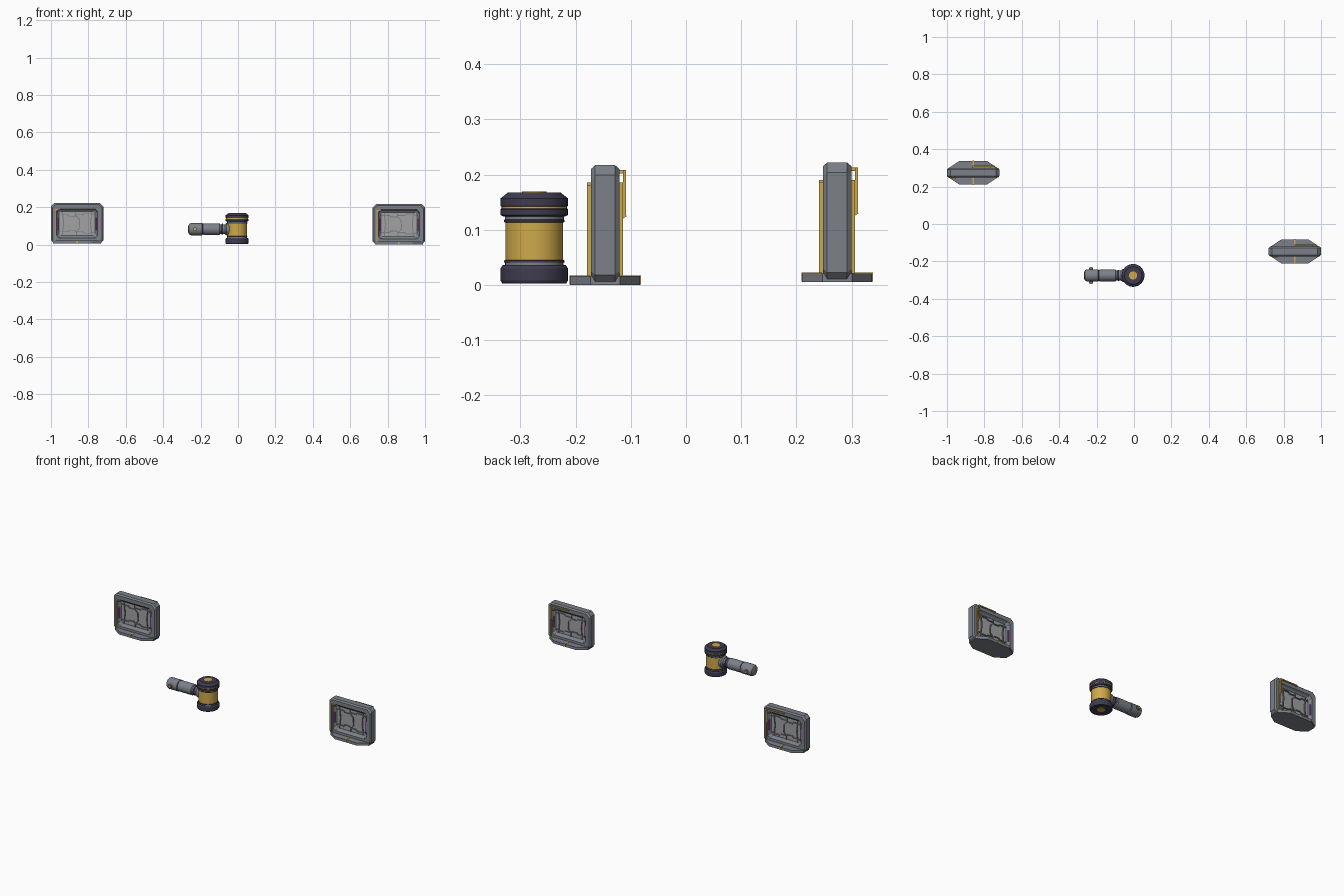
import bpy, bmesh, math
from mathutils import Vector, Matrix

if "Cube" in bpy.data.objects:
    bpy.data.objects.remove(bpy.data.objects["Cube"])


def material(name, rgb):
    m = bpy.data.materials.new(name)
    m.diffuse_color = (*rgb, 1)
    m.use_nodes = True
    m.node_tree.nodes["Principled BSDF"].inputs["Base Color"].default_value = m.diffuse_color
    return m


STEEL = material("steel", (0.20, 0.22, 0.25))
PALE = material("pale_steel", (0.36, 0.36, 0.37))
GOLD = material("gold", (0.62, 0.40, 0.07))
DARK = material("dark_rubber", (0.05, 0.045, 0.08))
GLOW = material("violet_glow", (0.5, 0.06, 0.65))


def finish(name, bm, mat, loc=(0, 0, 0), smooth=False):
    bmesh.ops.recalc_face_normals(bm, faces=bm.faces)
    me = bpy.data.meshes.new(name)
    bm.to_mesh(me)
    bm.free()
    ob = bpy.data.objects.new(name, me)
    bpy.context.collection.objects.link(ob)
    ob.location = loc
    me.materials.append(mat)
    if smooth:
        bpy.context.view_layer.objects.active = ob
        ob.select_set(True)
        bpy.ops.object.shade_smooth_by_angle(angle=math.radians(35))
        ob.select_set(False)
    return ob


def loft(name, rings, mat, loc, closed=False):
    """Skin a list of equal-length vertex loops; closed joins last to first."""
    bm = bmesh.new()
    loops = [[bm.verts.new(p) for p in r] for r in rings]
    n = len(loops[0])
    for a in range(len(loops) - (0 if closed else 1)):
        p, q = loops[a], loops[(a + 1) % len(loops)]
        for i in range(n):
            bm.faces.new((p[i], p[(i + 1) % n], q[(i + 1) % n], q[i]))
    if not closed:
        bm.faces.new(loops[0])
        bm.faces.new(loops[-1])
    return finish(name, bm, mat, loc)


def lathe(name, profile, mat, loc, axis="Z", seg=32):
    """Solid of revolution from (radius, height) points."""
    rings = [[(r * math.cos(2 * math.pi * i / seg), r * math.sin(2 * math.pi * i / seg), h)
              for i in range(seg)] for r, h in profile]
    ob = loft(name, rings, mat, loc)
    turn = {"X": Matrix.Rotation(-math.pi / 2, 4, "Y"), "Y": Matrix.Rotation(math.pi / 2, 4, "X")}
    if axis in turn:
        ob.data.transform(turn[axis])
    bpy.context.view_layer.objects.active = ob
    ob.select_set(True)
    bpy.ops.object.shade_smooth_by_angle(angle=math.radians(30))
    ob.select_set(False)
    return ob


def bars(name, paths, width, depth, mat, loc):
    """Square bars following polylines."""
    bm = bmesh.new()
    for path in paths:
        for a, b in zip(path, path[1:]):
            a, b = Vector(a), Vector(b)
            d = b - a
            z = d.normalized()
            y = Vector((0, 1, 0)) if abs(z.y) < 0.9 else Vector((0, 0, 1))
            x = y.cross(z).normalized()
            y = z.cross(x)
            rot = Matrix((x, y, z)).transposed().to_4x4()
            size = Matrix.Diagonal((width, depth, d.length + width * 0.8, 1))
            bmesh.ops.create_cube(bm, size=1, matrix=Matrix.Translation((a + b) / 2) @ rot @ size)
    return finish(name, bm, mat, loc)


W, H = 0.14, 0.217


def octagon(inset, y, cut):
    """Chamfered rectangle in the xz plane."""
    w, lo, hi = W - inset, inset, H - inset
    return [(-w + cut, y, lo), (w - cut, y, lo), (w, y, lo + cut), (w, y, hi - cut),
            (w - cut, y, hi), (-w + cut, y, hi), (-w, y, hi - cut), (-w, y, lo + cut)]


def barrier(tag, loc):
    # outer frame with stepped opening
    front = [octagon(0.044, -0.010, 0.010), octagon(0.036, -0.016, 0.012), octagon(0.030, -0.026, 0.014),
             octagon(0.007, -0.026, 0.018), octagon(0, -0.018, 0.018)]
    back = [[(x, -y, z) for x, y, z in r] for r in reversed(front)]
    loft(tag + "_frame", front + back, STEEL, loc, closed=True)
    # recessed plate
    loft(tag + "_plate", [octagon(0.042, y, 0.01) for y in (-0.009, 0.009)], PALE, loc)
    # foot slab tapering to front and back
    foot = [(-0.128, -0.027), (-0.073, -0.0635), (0.073, -0.0635), (0.128, -0.027),
            (0.128, 0.027), (0.073, 0.0635), (-0.073, 0.0635), (-0.128, 0.027)]
    loft(tag + "_foot", [[(x, y, z) for x, y in foot] for z in (0, 0.016)], STEEL, loc)
    for s, side in ((-1, "front"), (1, "back")):
        y = s * 0.012
        # raised seams on the plate: two stepped rows and a bent centre line
        rows = []
        for z, d in ((0.155, 1), (0.064, -1)):
            rows.append([(x, y, z + d * k) for x, k in
                         ((-0.092, 0), (-0.05, 0), (-0.043, -0.008), (-0.012, -0.008), (-0.004, 0),
                          (0.03, 0), (0.04, 0.008), (0.07, 0.008), (0.092, 0.002))])
        centre = [(-0.008, y, 0.172), (-0.008, y, 0.15), (0.012, y, 0.13),
                  (0.014, y, 0.085), (-0.004, y, 0.062), (-0.004, y, 0.046)]
        sides = [[(k * 0.078, y, 0.048), (k * 0.072, y, 0.11), (k * 0.078, y, 0.17)] for k in (-1, 1)]
        bars(f"{tag}_{side}_seams", rows + [centre] + sides, 0.005, 0.006, STEEL, loc)
        # gold strip up the frame, and foot stripe
        bars(f"{tag}_{side}_strip", [[(s * 0.117, s * 0.029, 0.018), (s * 0.117, s * 0.029, 0.183),
                                      (s * 0.095, s * 0.029, 0.183)]], 0.005, 0.007, GOLD, loc)
        bars(f"{tag}_{side}_foot_stripe", [[(0, s * 0.03, 0.015), (0, s * 0.062, 0.015)],
                                           [(0, s * 0.0625, 0.004), (0, s * 0.0625, 0.014)]],
             0.007, 0.005, GOLD, loc)
        # violet light inside the opening
        for k in (-1, 1):
            bars(f"{tag}_{side}_light", [[(k * 0.104, s * 0.018, 0.075), (k * 0.104, s * 0.018, 0.135)]],
                 0.005, 0.006, GLOW, loc)
    # gold pipe bracket on the back
    bars(tag + "_pipe", [[(0, 0.026, 0.205), (0, 0.035, 0.205), (0.11, 0.035, 0.205),
                          (0.11, 0.035, 0.126), (0.11, 0.026, 0.12)]], 0.006, 0.006, GOLD, loc)


barrier("right_barrier", (0.86, -0.1465, 0))
barrier("left_barrier", (-0.86, 0.274, 0.005))

# hammer head, stacked along z
HEAD = (-0.005, -0.275, 0)
lathe("lower_cap", [(0.024, 0.006), (0.05, 0.003), (0.058, 0.003), (0.061, 0.008), (0.061, 0.030),
                    (0.057, 0.036)], DARK, HEAD)
lathe("lower_collar", [(0.053, 0.034), (0.053, 0.043), (0.05, 0.046)], STEEL, HEAD)
lathe("lower_rim", [(0.052, 0.040), (0.0545, 0.041), (0.0545, 0.044), (0.052, 0.046)], DARK, HEAD)
lathe("head_body", [(0.0525, 0.043), (0.0525, 0.116)], GOLD, HEAD)
lathe("upper_rim", [(0.052, 0.113), (0.0545, 0.114), (0.0545, 0.118), (0.052, 0.119)], DARK, HEAD)
lathe("upper_collar", [(0.051, 0.115), (0.0535, 0.117), (0.0535, 0.126)], STEEL, HEAD)
lathe("upper_ring", [(0.056, 0.124), (0.061, 0.127), (0.061, 0.137), (0.059, 0.139)], DARK, HEAD)
lathe("gold_band", [(0.0595, 0.138), (0.0595, 0.143)], GOLD, HEAD)
lathe("upper_cap", [(0.059, 0.142), (0.061, 0.143), (0.061, 0.157), (0.047, 0.168), (0.024, 0.168)],
      DARK, HEAD, seg=24)
lathe("top_disc", [(0.022, 0.160), (0.022, 0.169)], GOLD, HEAD)
lathe("bottom_disc", [(0.022, 0.0035), (0.022, 0.012)], GOLD, HEAD)

# handle along -x
GRIP = (-0.005, -0.275, 0.083)
lathe("handle_socket", [(0.034, 0.040), (0.034, 0.056), (0.028, 0.064)], STEEL, GRIP, "X")
lathe("handle_collar", [(0.026, 0.06), (0.026, 0.095)], STEEL, GRIP, "X")
lathe("collar_ring", [(0.027, 0.074), (0.029, 0.076), (0.029, 0.081), (0.027, 0.083)], DARK, GRIP, "X")
lathe("handle_tube", [(0.027, 0.090), (0.0315, 0.095), (0.0315, 0.18)], STEEL, GRIP, "X")
lathe("handle_joint", [(0.029, 0.175), (0.029, 0.19)], DARK, GRIP, "X")
lathe("handle_butt", [(0.029, 0.184), (0.033, 0.187), (0.033, 0.246), (0.028, 0.256), (0.018, 0.261)],
      STEEL, GRIP, "X")
# cross pin through the butt
lathe("cross_pin", [(0.010, -0.041), (0.010, 0.041)], STEEL, (-0.23, -0.275, 0.083), "Y", 16)
for s, side in ((-1, "front"), (1, "back")):
    lathe(side + "_pin_cap", [(0.008, -0.003), (0.008, 0.003)], GOLD,
          (-0.23, -0.275 + s * 0.042, 0.083), "Y", 16)
